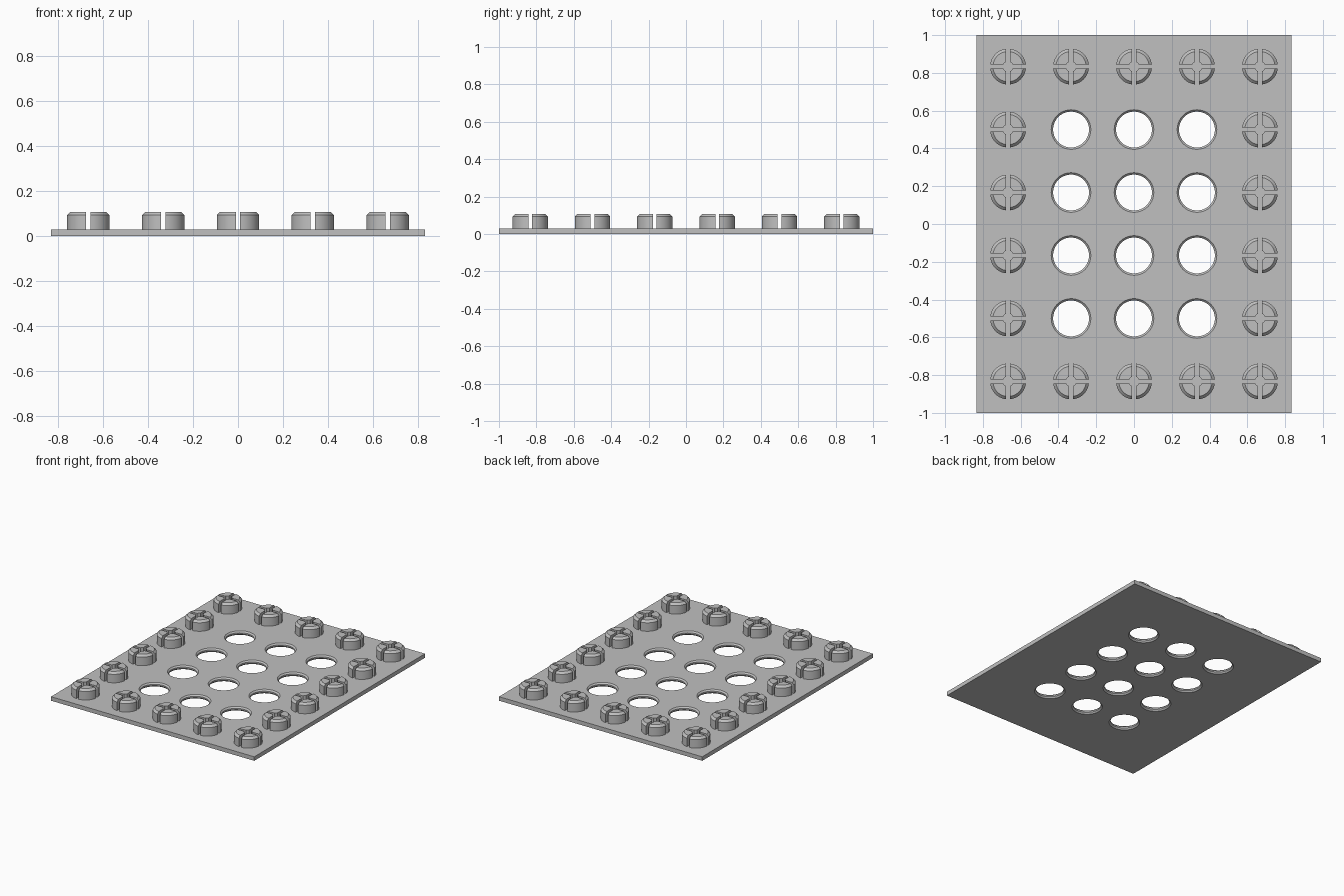
import bpy, bmesh, math
from mathutils import Matrix

if "Cube" in bpy.data.objects:
    bpy.data.objects.remove(bpy.data.objects["Cube"], do_unlink=True)

PITCH, COLS, ROWS = 1 / 3, 5, 6
PLATE = 0.03
STUD_TOP = 0.108

grey = bpy.data.materials.new("light grey")
grey.use_nodes = True
grey.diffuse_color = (0.53, 0.53, 0.53, 1)
grey.node_tree.nodes["Principled BSDF"].inputs["Base Color"].default_value = grey.diffuse_color


def make(name, bm):
    bmesh.ops.recalc_face_normals(bm, faces=bm.faces)
    mesh = bpy.data.meshes.new(name)
    bm.to_mesh(mesh)
    bm.free()
    mesh.materials.append(grey)
    obj = bpy.data.objects.new(name, mesh)
    bpy.context.collection.objects.link(obj)
    return obj


def select(obj):
    bpy.ops.object.select_all(action="DESELECT")
    obj.select_set(True)
    bpy.context.view_layer.objects.active = obj


def skin(bm, rings):
    """Join successive closed rings of vertices with quads."""
    for a, b in zip(rings, rings[1:]):
        for i in range(len(a)):
            j = (i + 1) % len(a)
            bm.faces.new((a[i], a[j], b[j], b[i]))


def arc(radius, half_slot, steps):
    """Quarter arc stopping at the slot on both sides."""
    a = math.asin(half_slot / radius)
    b = math.pi / 2 - a
    angles = [a + (b - a) * i / steps for i in range(steps + 1)]
    return [(radius * math.cos(t), radius * math.sin(t)) for t in angles]


# Sort the grid into rim studs and inner holes
rim, inner = [], []
for c in range(COLS):
    for r in range(ROWS):
        spot = ((c - (COLS - 1) / 2) * PITCH, (r - (ROWS - 1) / 2) * PITCH)
        edge = c in (0, COLS - 1) or r in (0, ROWS - 1)
        (rim if edge else inner).append(spot)

# Base plate
bm = bmesh.new()
bmesh.ops.create_cube(bm, size=1)
bmesh.ops.scale(bm, vec=(COLS * PITCH, ROWS * PITCH, PLATE), verts=bm.verts)
bmesh.ops.translate(bm, vec=(0, 0, PLATE / 2), verts=bm.verts)
plate = make("base_plate", bm)

# Holes bevelled on both faces
bm = bmesh.new()
HOLE, BEVEL, OVER, SIDES = 0.095, 0.01, 0.01, 40
profile = [(HOLE + BEVEL + OVER, -OVER), (HOLE, BEVEL),
           (HOLE, PLATE - BEVEL), (HOLE + BEVEL + OVER, PLATE + OVER)]
for x, y in inner:
    rings = []
    for rad, z in profile:
        turn = [2 * math.pi * i / SIDES for i in range(SIDES)]
        rings.append([bm.verts.new((x + rad * math.cos(t), y + rad * math.sin(t), z)) for t in turn])
    skin(bm, rings)
    bm.faces.new(rings[0])
    bm.faces.new(rings[-1])
cutter = make("hole_cutter", bm)
cutter.hide_render = True
cut = plate.modifiers.new("holes", "BOOLEAN")
cut.operation, cut.solver, cut.object = "DIFFERENCE", "EXACT", cutter
select(plate)
bpy.ops.object.modifier_apply(modifier=cut.name)
bpy.data.objects.remove(cutter, do_unlink=True)

# Studs: four bevelled quarters around a drilled centre
bm = bmesh.new()
STUD, CHAMFER, DRILL, SLOT, STEPS = 0.095, 0.015, 0.027, 0.01, 10
levels = [(STUD, PLATE), (STUD, STUD_TOP - CHAMFER), (STUD - CHAMFER, STUD_TOP)]
for x, y in rim:
    for quarter in range(4):
        place = Matrix.Translation((x, y, 0)) @ Matrix.Rotation(quarter * math.pi / 2, 4, "Z")
        rings = []
        for rad, z in levels:
            outline = arc(rad, SLOT, STEPS) + arc(DRILL, SLOT, STEPS)[::-1]
            rings.append([bm.verts.new((px, py, z)) for px, py in outline])
        skin(bm, rings)
        n = 2 * STEPS + 1
        for ring in (rings[0], rings[-1]):
            for i in range(STEPS):
                bm.faces.new((ring[i], ring[i + 1], ring[n - i - 1], ring[n - i]))
        bmesh.ops.transform(bm, matrix=place, verts=[v for ring in rings for v in ring])
studs = make("slotted_studs", bm)

for obj in (plate, studs):
    select(obj)
    bpy.ops.object.shade_smooth_by_angle(angle=math.radians(30))
